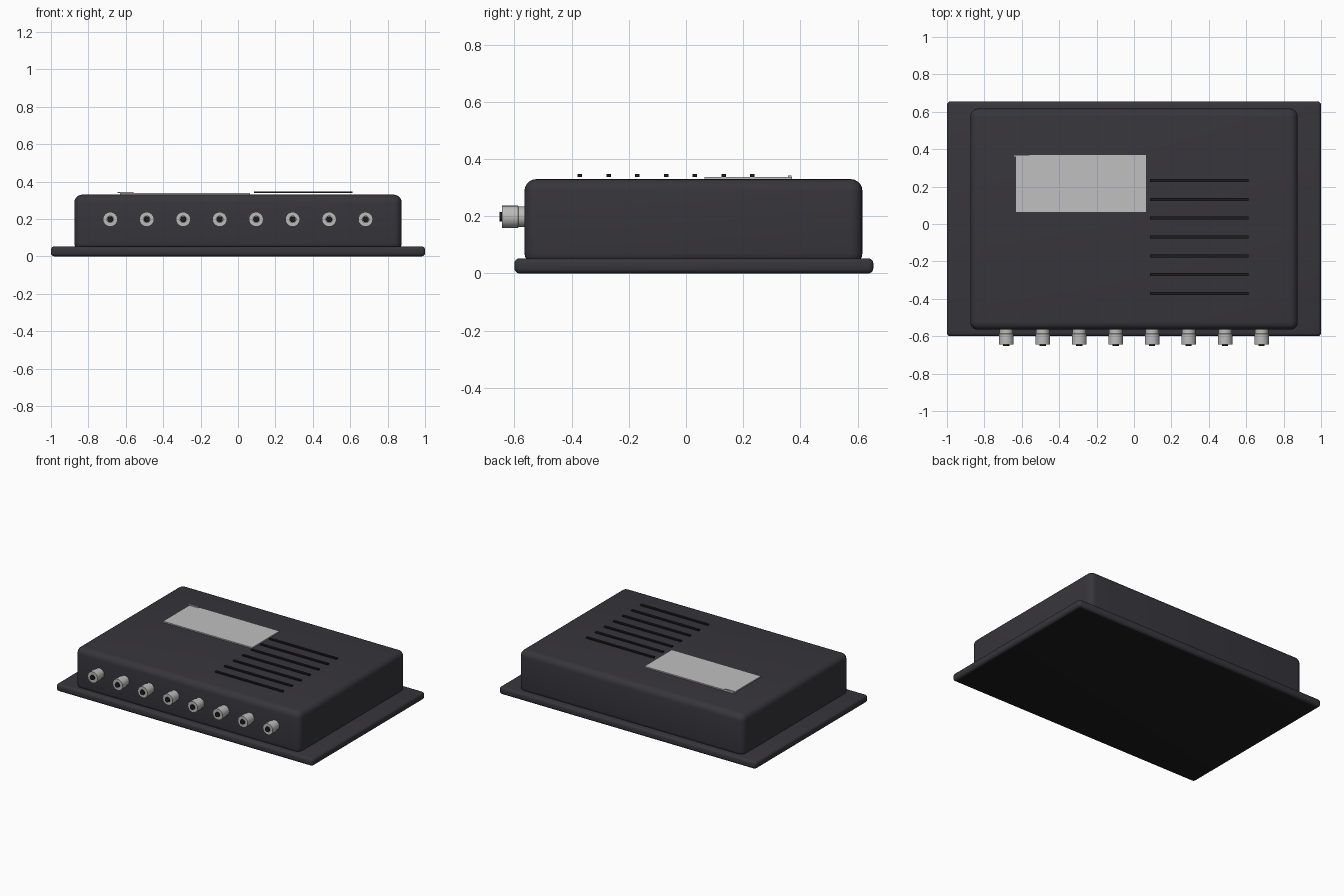
import bpy, math

if "Cube" in bpy.data.objects:
    bpy.data.objects.remove(bpy.data.objects["Cube"])


def material(name, rgb):
    m = bpy.data.materials.new(name)
    m.diffuse_color = (*rgb, 1)
    m.use_nodes = True
    m.node_tree.nodes["Principled BSDF"].inputs["Base Color"].default_value = m.diffuse_color
    return m


charcoal = material("charcoal", (0.038, 0.036, 0.044))
black = material("black", (0.012, 0.012, 0.013))
label_grey = material("label grey", (0.53, 0.53, 0.53))
metal = material("metal grey", (0.50, 0.50, 0.49))


def box(name, lo, hi, mat, bevel=0.0, segments=4):
    bpy.ops.mesh.primitive_cube_add(size=1, location=[(a + b) / 2 for a, b in zip(lo, hi)])
    o = bpy.context.object
    o.name = name
    o.scale = [b - a for a, b in zip(lo, hi)]
    bpy.ops.object.transform_apply(location=False, rotation=False, scale=True)
    o.data.materials.append(mat)
    if bevel:
        m = o.modifiers.new("rounded edges", 'BEVEL')
        m.width, m.segments = bevel, segments
        bpy.ops.object.modifier_apply(modifier=m.name)
        bpy.ops.object.shade_smooth_by_angle(angle=math.radians(35))
    return o


def lathe_y(name, x, z, profile, mat, sides=24):
    """Revolve (radius, y) points around a front-back axis."""
    verts, faces = [], []
    for r, y in profile:
        for k in range(sides):
            a = 2 * math.pi * k / sides
            verts.append((r * math.cos(a), y, r * math.sin(a)))
    for i in range(len(profile) - 1):
        for k in range(sides):
            n = (k + 1) % sides
            faces.append((i * sides + k, i * sides + n, (i + 1) * sides + n, (i + 1) * sides + k))
    faces.append(tuple(reversed(range(sides))))
    faces.append(tuple(range((len(profile) - 1) * sides, len(profile) * sides)))
    mesh = bpy.data.meshes.new(name)
    mesh.from_pydata(verts, [], faces)
    o = bpy.data.objects.new(name, mesh)
    bpy.context.collection.objects.link(o)
    o.location = (x, 0, z)
    mesh.materials.append(mat)
    bpy.context.view_layer.objects.active = o
    bpy.ops.object.select_all(action='DESELECT')
    o.select_set(True)
    bpy.ops.object.mode_set(mode='EDIT')
    bpy.ops.mesh.select_all(action='SELECT')
    bpy.ops.mesh.normals_make_consistent(inside=False)
    bpy.ops.object.mode_set(mode='OBJECT')
    bpy.ops.object.shade_smooth_by_angle(angle=math.radians(35))
    return o


# Mounting flange, with a black underside
flange = box("mounting_flange", (-1, -0.6, 0), (1, 0.655, 0.053), charcoal, 0.018)
flange.data.materials.append(black)
for p in flange.data.polygons:
    if p.normal.z < -0.99:
        p.material_index = 1

# Housing
box("housing", (-0.875, -0.565, 0.03), (0.875, 0.617, 0.33), charcoal, 0.042, 5)

# Label plate with a small corner tab
box("label_plate", (-0.63, 0.065, 0.328), (0.065, 0.37, 0.338), label_grey)
box("label_tab", (-0.645, 0.357, 0.338), (-0.56, 0.369, 0.343), label_grey)

# Vent slats
for i in range(7):
    y = 0.232 - 0.1005 * i
    box(f"vent_slat_{i + 1}", (0.085, y - 0.008, 0.338), (0.611, y + 0.008, 0.347), black)

# Row of cable connectors on the front: hollow sleeve and centre pin
for i in range(8):
    x = -0.683 + 0.195 * i
    lathe_y(f"connector_sleeve_{i + 1}", x, 0.198,
            [(0.036, -0.55), (0.036, -0.585), (0.039, -0.588), (0.039, -0.643),
             (0.018, -0.643), (0.018, -0.60)], metal)
    lathe_y(f"connector_pin_{i + 1}", x, 0.198, [(0.0165, -0.59), (0.0165, -0.652)], black, 12)
